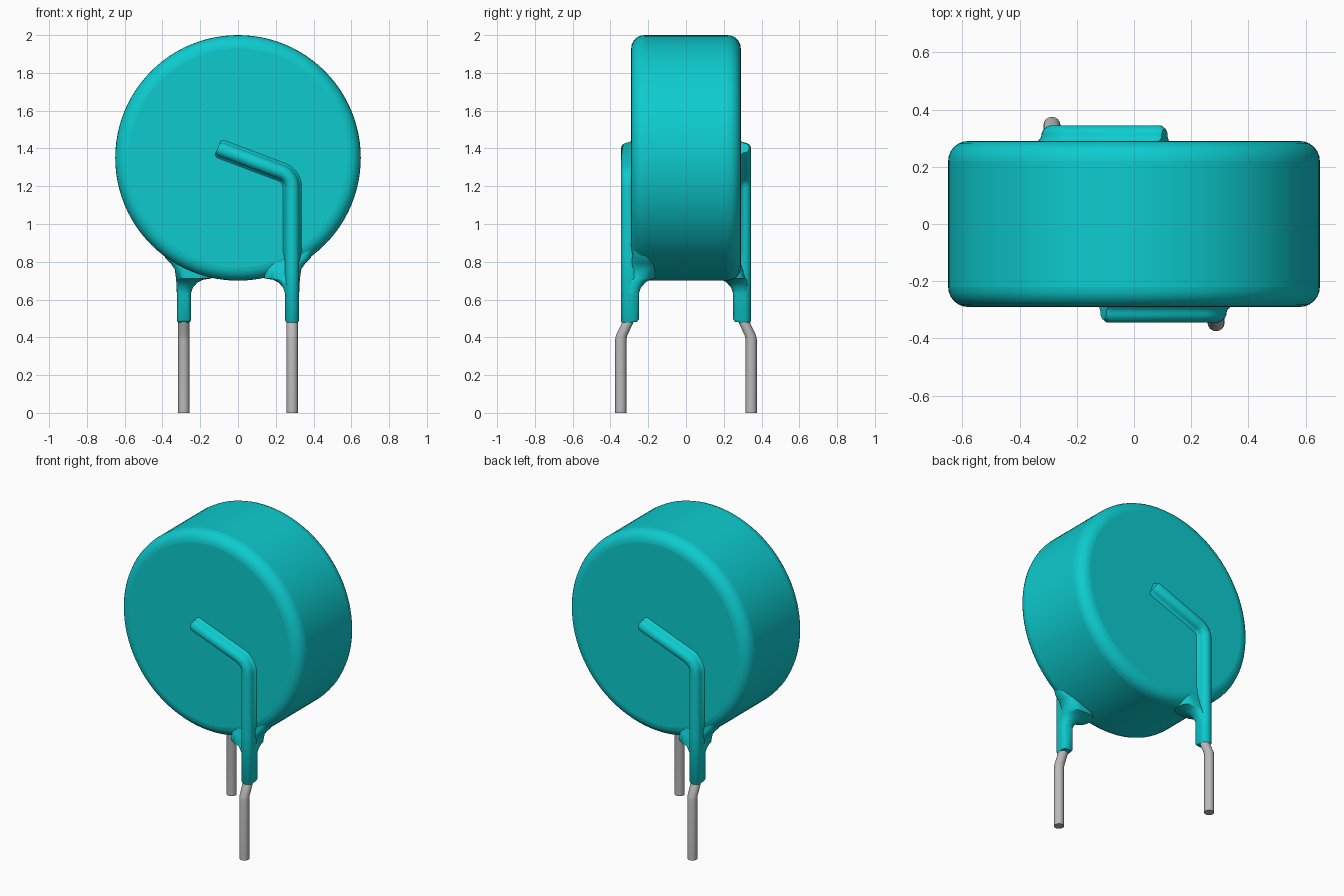
import bpy, bmesh, math
from mathutils import Vector

cube = bpy.data.objects.get("Cube")
if cube:
    bpy.data.objects.remove(cube, do_unlink=True)


def material(name, rgb):
    mat = bpy.data.materials.new(name)
    mat.use_nodes = True
    mat.diffuse_color = (*rgb, 1)
    mat.node_tree.nodes["Principled BSDF"].inputs["Base Color"].default_value = (*rgb, 1)
    return mat


TEAL = material("teal coating", (0.004, 0.6, 0.62))
GREY = material("grey metal", (0.5, 0.5, 0.5))


def smooth(obj, angle):
    bpy.ops.object.select_all(action='DESELECT')
    obj.select_set(True)
    bpy.context.view_layer.objects.active = obj
    bpy.ops.object.shade_smooth_by_angle(angle=math.radians(angle))


def loft(name, rings, mat, side, angle=45):
    """Skin a row of rings with capped ends; side -1 turns it half round z."""
    bm = bmesh.new()
    rows = [[bm.verts.new((side * x, side * y, z)) for x, y, z in ring] for ring in rings]
    n = len(rows[0])
    for a, b in zip(rows, rows[1:]):
        for i in range(n):
            j = (i + 1) % n
            bm.faces.new((a[i], a[j], b[j], b[i]))
    bm.faces.new(rows[0])
    bm.faces.new(rows[-1])
    bmesh.ops.recalc_face_normals(bm, faces=bm.faces)
    mesh = bpy.data.meshes.new(name)
    bm.to_mesh(mesh)
    bm.free()
    obj = bpy.data.objects.new(name, mesh)
    bpy.context.collection.objects.link(obj)
    mesh.materials.append(mat)
    smooth(obj, angle)
    return obj


def coat_ring(x, z, direction, scale=1.0, flare=0.0, slope=0.0):
    """Round-fronted section of the coating over a wire."""
    d = Vector(direction).normalized()
    w = 0.037
    half = [(w * math.sin(a * math.pi / 12), -0.308 - w * math.cos(a * math.pi / 12))
            for a in range(7)]
    half += [(w + flare * 0.3, -0.298), (w + flare, -0.289), (w, -0.265), (w - 0.012, -0.25)]
    section = half + [(-u, y) for u, y in reversed(half[1:])]
    ring = []
    for u, y in section:
        u, y = u * scale, -0.3 + (y + 0.3) * scale
        ring.append((x + u * d.y, y, z - u * d.x - slope * (y + 0.3)))
    return ring


def box_ring(z, x0, x1, y0, y1, steps=5):
    """Rounded horizontal section."""
    r = min(x1 - x0, y1 - y0) * 0.42
    ring = []
    for k, (cx, cy) in enumerate([(x1 - r, y1 - r), (x0 + r, y1 - r),
                                  (x0 + r, y0 + r), (x1 - r, y0 + r)]):
        for i in range(steps):
            a = math.pi / 2 * (k + i / (steps - 1))
            ring.append((cx + r * math.cos(a), cy + r * math.sin(a), z))
    return ring


# Round body
bpy.ops.mesh.primitive_cylinder_add(vertices=96, radius=0.65, depth=0.58,
                                    location=(0, 0, 1.35), rotation=(math.pi / 2, 0, 0))
body = bpy.context.object
body.name = "round_body"
body.data.materials.append(TEAL)
bevel = body.modifiers.new("rounded rim", 'BEVEL')
bevel.width = 0.07
bevel.segments = 6
bevel.limit_method = 'ANGLE'
smooth(body, 40)

for side, label in ((1, "front"), (-1, "back")):
    # Coated wire: up the leg, round the bend, across the face
    rings = [coat_ring(0.287, 0.478, (0, 1), 0.8, slope=-0.1),
             coat_ring(0.287, 0.49, (0, 1), slope=-0.1),
             coat_ring(0.287, 0.8, (0, 1)),
             coat_ring(0.287, 0.86, (0, 1), flare=0.014)]
    end_angle = math.radians(67)
    radius = 0.085
    for i in range(9):
        a = end_angle * i / 8
        rings.append(coat_ring(0.287 - radius * (1 - math.cos(a)), 1.195 + radius * math.sin(a),
                               (-math.sin(a), math.cos(a)), flare=0.014))
    across = (-math.sin(end_angle), math.cos(end_angle))
    rings.append(coat_ring(-0.093, 1.397, across, flare=0.014))
    rings.append(coat_ring(-0.107, 1.403, across, 0.75, flare=0.014))
    loft(label + "_coated_wire", rings, TEAL, side)

    # Flared web joining leg and body
    sections = [(0.58, 0.252, 0.322, -0.335, -0.252), (0.63, 0.25, 0.324, -0.335, -0.25),
                (0.665, 0.238, 0.325, -0.33, -0.238), (0.69, 0.215, 0.326, -0.325, -0.215),
                (0.705, 0.185, 0.328, -0.32, -0.19), (0.712, 0.14, 0.328, -0.315, -0.165),
                (0.76, 0.14, 0.335, -0.3, -0.165), (0.79, 0.15, 0.355, -0.29, -0.17),
                (0.82, 0.17, 0.385, -0.285, -0.18), (0.86, 0.2, 0.4, -0.28, -0.2)]
    loft(label + "_web", [box_ring(*s) for s in sections], TEAL, side, 60)

    # Bare wire with its outward kink
    wire = []
    for z, y in ((0, -0.345), (0.39, -0.345), (0.41, -0.341), (0.47, -0.312), (0.49, -0.305),
                 (0.56, -0.3)):
        wire.append([(0.287 + 0.03 * math.cos(t * math.pi / 8),
                      y + 0.03 * math.sin(t * math.pi / 8), z) for t in range(16)])
    loft(label + "_bare_wire", wire, GREY, side)
